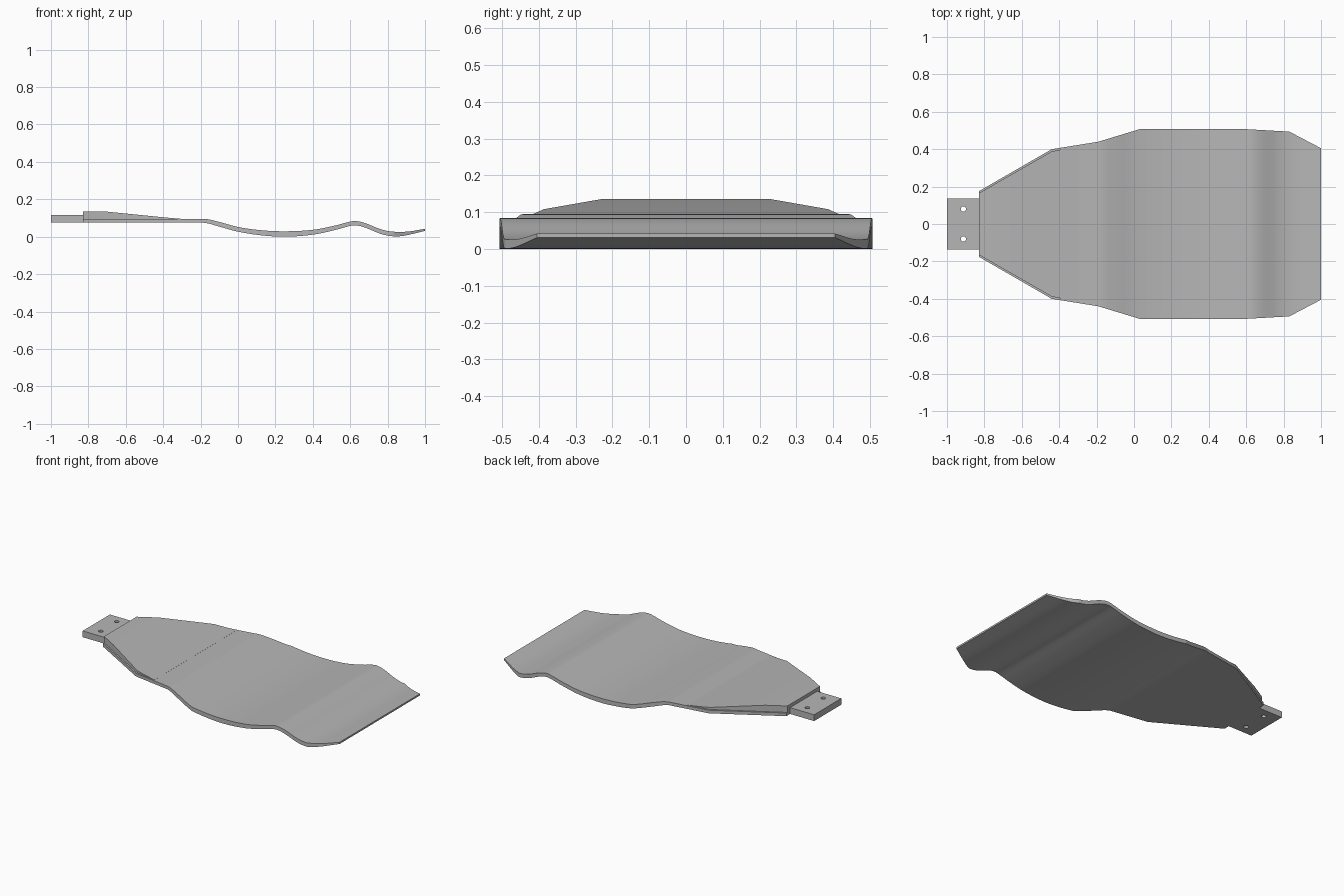
import bpy, bmesh, math

cube = bpy.data.objects.get("Cube")
if cube:
    bpy.data.objects.remove(cube)

gray = bpy.data.materials.new("plain gray")
gray.use_nodes = True
color = (0.47, 0.47, 0.47, 1)
gray.diffuse_color = color
gray.node_tree.nodes["Principled BSDF"].inputs["Base Color"].default_value = color


def linear(points, x):
    for (x0, v0), (x1, v1) in zip(points, points[1:]):
        if x <= x1:
            return v0 + (v1 - v0) * (x - x0) / (x1 - x0)
    return points[-1][1]


def smooth(points, x):
    """Cubic curve through the points, flat before the first."""
    if x <= points[0][0]:
        return points[0][1]
    slopes = [0]
    for a, b in zip(points, points[2:]):
        slopes.append((b[1] - a[1]) / (b[0] - a[0]))
    a, b = points[-2:]
    slopes.append((b[1] - a[1]) / (b[0] - a[0]))
    for i, (a, b) in enumerate(zip(points, points[1:])):
        if x <= b[0] + 1e-6:
            h = b[0] - a[0]
            t = (x - a[0]) / h
            return (a[1] * (1 + 2 * t) * (1 - t) ** 2 + b[1] * t * t * (3 - 2 * t)
                    + h * t * (1 - t) * (slopes[i] * (1 - t) - slopes[i + 1] * t))


def finish(name, bm):
    bmesh.ops.recalc_face_normals(bm, faces=bm.faces)
    mesh = bpy.data.meshes.new(name)
    bm.to_mesh(mesh)
    bm.free()
    obj = bpy.data.objects.new(name, mesh)
    bpy.context.collection.objects.link(obj)
    mesh.materials.append(gray)
    return obj


def loft(name, stations):
    """Skin rectangular sections given as (x, half width, bottom, top)."""
    bm = bmesh.new()
    rings = [[bm.verts.new((x, y, z)) for y, z in ((-w, lo), (w, lo), (w, hi), (-w, hi))]
             for x, w, lo, hi in stations]
    for a, b in zip(rings, rings[1:]):
        for i in range(4):
            j = (i + 1) % 4
            bm.faces.new((a[i], a[j], b[j], b[i]))
    bm.faces.new(rings[0])
    bm.faces.new(rings[-1])
    return finish(name, bm)


# Wavy plate: half-width outline, and upper and lower side profiles
outline = [(-0.83, 0.175), (-0.44, 0.4), (-0.19, 0.44), (0.03, 0.507),
           (0.6, 0.507), (0.83, 0.494), (1, 0.405)]
upper = [(-0.18, 0.095), (-0.1, 0.079), (0, 0.052), (0.12, 0.035), (0.25, 0.029),
         (0.4, 0.037), (0.52, 0.06), (0.6, 0.081), (0.63, 0.084), (0.68, 0.073),
         (0.76, 0.041), (0.82, 0.028), (0.9, 0.027), (1, 0.042)]
lower = [(-0.19, 0.075), (-0.1, 0.054), (0, 0.027), (0.12, 0.008), (0.25, 0),
         (0.4, 0.011), (0.52, 0.036), (0.6, 0.058), (0.63, 0.061), (0.68, 0.049),
         (0.76, 0.016), (0.82, 0.003), (0.88, 0.004), (1, 0.031)]
xs = {p[0] for p in outline} | {round(-0.2 + 0.02 * i, 2) for i in range(61)}
plate = loft("wavy_plate", [(x, linear(outline, x), smooth(lower, x), smooth(upper, x))
                            for x in sorted(xs)])

# Raised heel wedge, set slightly in from the plate edge
wedge = loft("heel_wedge", [(-0.83, 0.164, 0.085, 0.136), (-0.72, 0.228, 0.085, 0.136),
                            (-0.44, 0.388, 0.085, 0.108), (-0.39, 0.398, 0.085, 0.103),
                            (-0.3, 0.415, 0.085, 0.0955)])

# Mounting tab with two bolt holes
tab = loft("mounting_tab", [(-1, 0.137, 0.075, 0.115), (-0.825, 0.137, 0.075, 0.115)])
for side in (-1, 1):
    bpy.ops.mesh.primitive_cylinder_add(vertices=24, radius=0.014, depth=0.2,
                                        location=(-0.912, 0.08 * side, 0.095))
    cutter = bpy.context.object
    cutter.name = "bolt_hole_cutter"
    cutter.data.materials.append(gray)
    cutter.hide_render = True
    cutter.hide_set(True)
    cutter.display_type = 'WIRE'
    cut = tab.modifiers.new("bolt hole", 'BOOLEAN')
    cut.operation = 'DIFFERENCE'
    cut.solver = 'EXACT'
    cut.object = cutter

# Smooth shading on the waves with crisp rims
bpy.ops.object.select_all(action='DESELECT')
for obj in (plate, wedge):
    obj.select_set(True)
bpy.context.view_layer.objects.active = plate
bpy.ops.object.shade_smooth_by_angle(angle=math.radians(30))
